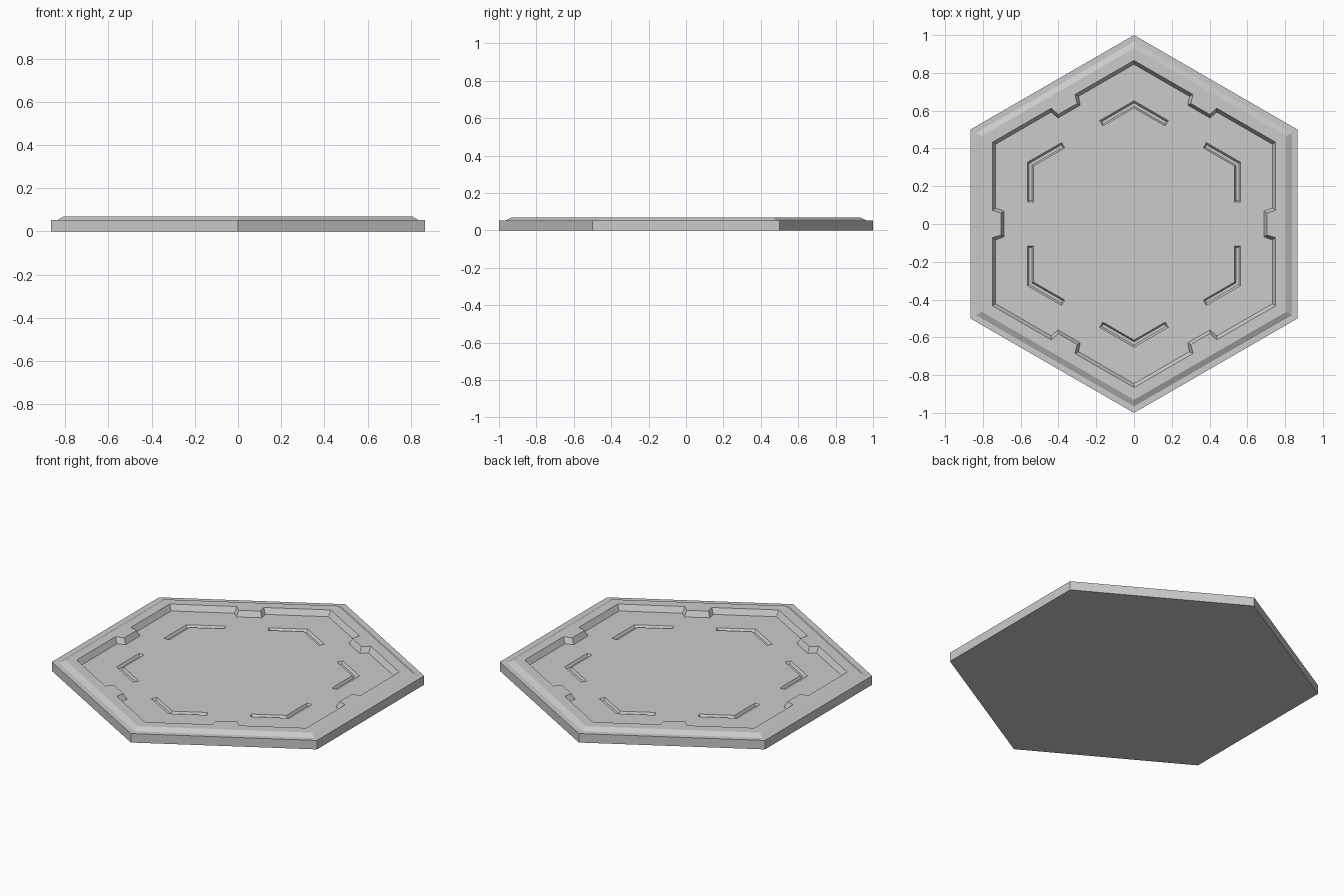
import bpy, bmesh
from math import sin, cos, radians

if "Cube" in bpy.data.objects:
    bpy.data.objects.remove(bpy.data.objects["Cube"])

C30 = cos(radians(30))


def pt(angle, d, t=0.0):
    """Point at distance d along a direction, shifted t sideways."""
    a = radians(angle)
    return (d * cos(a) - t * sin(a), d * sin(a) + t * cos(a))


def hexagon(apothem):
    return [pt(30 + 60 * k, apothem / C30) for k in range(6)]


def notched_hexagon(apothem, tip, root_half, tip_half):
    """Hexagon with a small tab reaching inward at each edge middle."""
    out = []
    for k in range(6):
        n = 60 * k
        out += [pt(n, apothem, -root_half), pt(n, tip, -tip_half),
                pt(n, tip, tip_half), pt(n, apothem, root_half),
                pt(n + 30, apothem / C30)]
    return out


def chevron(c, outer, inner, end):
    """Bent bar that follows a hexagon corner."""
    return [pt(c - 30, outer, end), pt(c, outer / C30), pt(c + 30, outer, -end),
            pt(c + 30, inner, -end), pt(c, inner / C30), pt(c - 30, inner, end)]


def loft(bm, layers):
    """Closed solid through (outline, z) layers."""
    rings = [[bm.verts.new((x, y, z)) for x, y in o] for o, z in layers]
    n = len(rings[0])
    for lo, hi in zip(rings, rings[1:]):
        for i in range(n):
            j = (i + 1) % n
            bm.faces.new((lo[i], lo[j], hi[j], hi[i]))
    bm.faces.new(rings[0][::-1])
    bm.faces.new(rings[-1])


def make(name, solids):
    bm = bmesh.new()
    for layers in solids:
        loft(bm, layers)
    bmesh.ops.recalc_face_normals(bm, faces=bm.faces)
    me = bpy.data.meshes.new(name)
    bm.to_mesh(me)
    bm.free()
    ob = bpy.data.objects.new(name, me)
    bpy.context.collection.objects.link(ob)
    return ob


TOP, LEDGE, FLOOR, SLOT = 0.07, 0.053, 0.038, 0.024

# Hexagonal slab with a stepped, sloped rim
plate = make("hex_plate", [[(hexagon(C30), 0), (hexagon(C30), LEDGE),
                            (hexagon(0.836), LEDGE), (hexagon(0.806), TOP)]])

# Recess with sloped walls and six tabs
rim_line = notched_hexagon(0.75, 0.703, 0.072, 0.058)
floor_line = notched_hexagon(0.732, 0.687, 0.084, 0.068)
recess = make("recess_cutter", [[(floor_line, FLOOR), (rim_line, TOP),
                                 (rim_line, TOP + 0.05)]])

# Six corner grooves in the recess floor
grooves = []
for k in range(6):
    c = 30 + 60 * k
    wide = chevron(c, 0.565, 0.532, 0.116)
    narrow = chevron(c, 0.555, 0.540, 0.124)
    grooves.append([(narrow, SLOT), (wide, FLOOR), (wide, TOP + 0.03)])
groove = make("groove_cutter", grooves)

# Cut both into the plate
bpy.context.view_layer.objects.active = plate
for cutter in (recess, groove):
    cutter.hide_render = True
    mod = plate.modifiers.new(cutter.name, 'BOOLEAN')
    mod.operation = 'DIFFERENCE'
    mod.solver = 'EXACT'
    mod.object = cutter
    bpy.ops.object.modifier_apply(modifier=mod.name)
    bpy.data.objects.remove(cutter)
